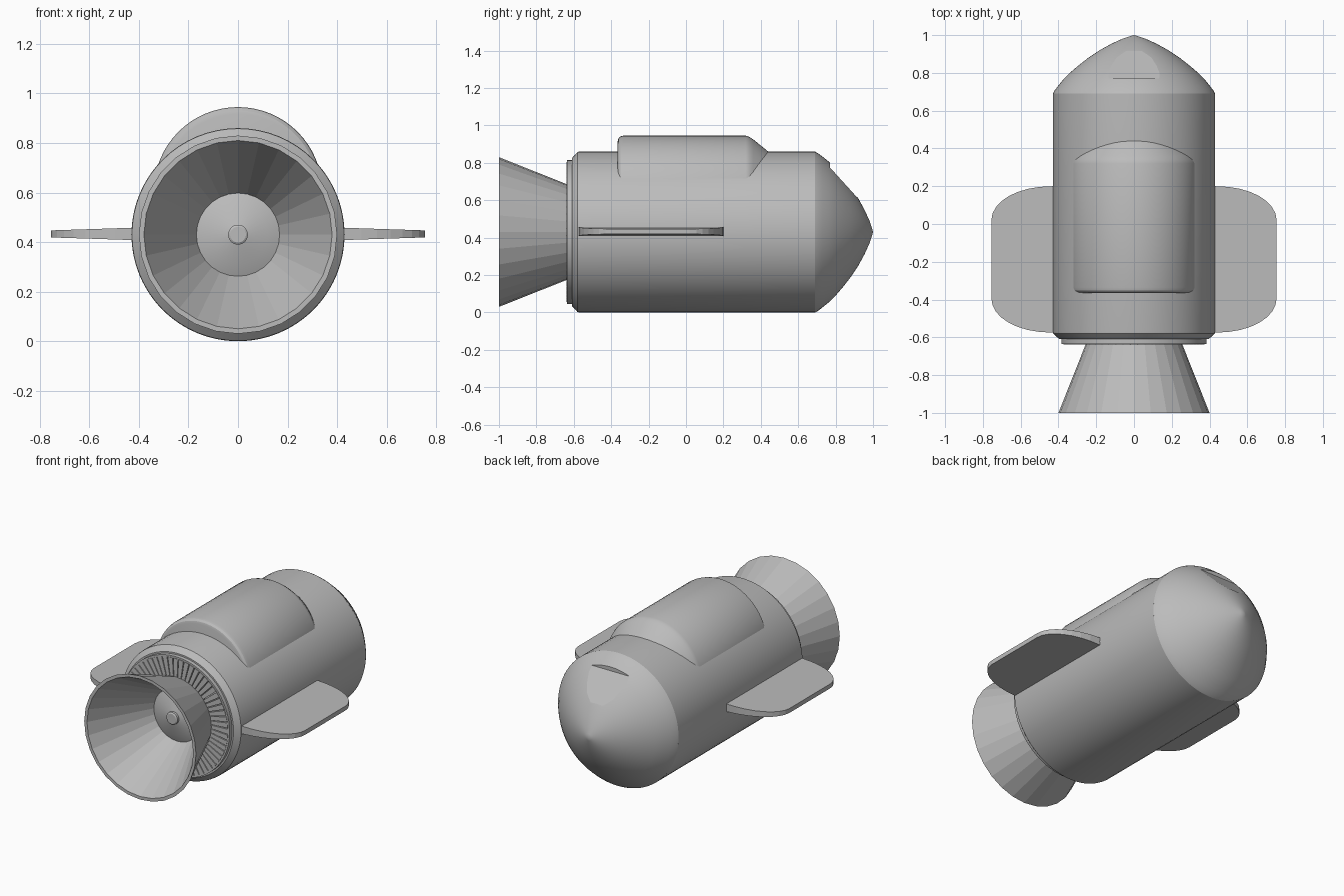
import bpy, bmesh, math
from mathutils import Vector

AXIS_Z = 0.43

cube = bpy.data.objects.get("Cube")
if cube:
    bpy.data.objects.remove(cube, do_unlink=True)

grey = bpy.data.materials.new("hull_grey")
grey.use_nodes = True
COLOUR = (0.5, 0.5, 0.5, 1)
grey.diffuse_color = COLOUR
grey.node_tree.nodes["Principled BSDF"].inputs["Base Color"].default_value = COLOUR


def finish(name, bm, smooth=True, angle=25):
    bmesh.ops.recalc_face_normals(bm, faces=bm.faces)
    mesh = bpy.data.meshes.new(name)
    bm.to_mesh(mesh)
    bm.free()
    mesh.materials.append(grey)
    obj = bpy.data.objects.new(name, mesh)
    bpy.context.collection.objects.link(obj)
    if smooth:
        bpy.ops.object.select_all(action="DESELECT")
        obj.select_set(True)
        bpy.context.view_layer.objects.active = obj
        bpy.ops.object.shade_smooth_by_angle(angle=math.radians(angle))
    return obj


def lathe(name, profile, centre_z=AXIS_Z, steps=64, smooth=True, closed=False):
    """Spin (y, radius) points around a line parallel to y."""
    bm = bmesh.new()
    verts = [bm.verts.new((0, y, centre_z + r)) for y, r in profile]
    pairs = list(zip(verts, verts[1:]))
    if closed:
        pairs.append((verts[-1], verts[0]))
    edges = [bm.edges.new(p) for p in pairs]
    bmesh.ops.spin(bm, geom=verts + edges, cent=(0, 0, centre_z), axis=(0, 1, 0),
                   angle=math.tau, steps=steps, use_duplicate=False)
    bmesh.ops.remove_doubles(bm, verts=bm.verts, dist=0.0005)
    return finish(name, bm, smooth)


def prism(name, outline, low, high):
    """Join two rings made from the same outline by two placing functions."""
    bm = bmesh.new()
    a = [bm.verts.new(low(*p)) for p in outline]
    b = [bm.verts.new(high(*p)) for p in outline]
    bm.faces.new(a)
    bm.faces.new(b)
    for i in range(len(outline)):
        j = (i + 1) % len(outline)
        bm.faces.new((a[i], a[j], b[j], b[i]))
    return finish(name, bm, smooth=False)


# Hull with chamfered tail
lathe("hull", [(-0.61, 0), (-0.61, 0.395), (-0.58, 0.428), (-0.57, 0.43),
               (0.69, 0.43), (0.69, 0)])

# Nose cone, with a shallow flat window cut into its upper side
nose = lathe("nose_cone", [(0.69, 0), (0.69, 0.43), (0.705, 0.422), (0.73, 0.403),
                           (0.765, 0.375), (0.80, 0.34), (0.84, 0.293), (0.88, 0.242),
                           (0.92, 0.182), (0.955, 0.118), (0.98, 0.063),
                           (0.994, 0.022), (1.0, 0)], steps=96)
cutter = prism("window_cutter",
               [(0.77, 0.345), (0.915, 0.185), (1.0, 0.5), (0.77, 0.5)],
               lambda y, z: (-0.3, y, AXIS_Z + z), lambda y, z: (0.3, y, AXIS_Z + z))
cutter.hide_render = True
cutter.hide_set(True)
cut = nose.modifiers.new("window_cut", "BOOLEAN")
cut.operation = "DIFFERENCE"
cut.solver = "EXACT"
cut.object = cutter

# Raised dorsal pod, sunk into the hull
lathe("dorsal_pod", [(-0.365, 0), (-0.365, 0.312), (-0.361, 0.326), (-0.351, 0.336),
                     (-0.335, 0.34), (0.32, 0.34), (0.34, 0.333), (0.36, 0.32),
                     (0.44, 0.255), (0.5, 0.2), (0.5, 0)], centre_z=0.605)

# Tail ring and the radial blades inside it
lathe("tail_ring", [(-0.60, 0.385), (-0.635, 0.385), (-0.635, 0.372), (-0.60, 0.372)],
      closed=True)
bm = bmesh.new()
BLADES = 60
for i in range(BLADES):
    mid, half = math.tau * i / BLADES, math.tau / BLADES * 0.42
    rings = []
    for y in (-0.638, -0.60):
        rings.append([bm.verts.new((r * math.sin(t), y, AXIS_Z + r * math.cos(t)))
                      for r, t in ((0.2, mid - half), (0.374, mid - half),
                                   (0.374, mid + half), (0.2, mid + half))])
    outer, inner = rings
    bm.faces.new(outer)
    for k in range(4):
        n = (k + 1) % 4
        bm.faces.new((outer[k], inner[k], inner[n], outer[n]))
finish("tail_blades", bm, smooth=False)

# Engine bell: faceted outer and inner walls, throat and injector
lathe("engine_bell", [(-0.61, 0.245), (-1.0, 0.40), (-1.0, 0.38), (-0.62, 0.168),
                      (-0.615, 0.165)], steps=28, smooth=False)
lathe("engine_throat", [(-0.62, 0.168), (-0.64, 0.12), (-0.66, 0.04),
                        (-0.675, 0.04), (-0.68, 0.032), (-0.68, 0)], steps=28)

# Side fins with curved leading and trailing edges, thinner at the tip
tip = []
for i in range(9):
    t = math.radians(90 * i / 8)
    tip.append((0.43 + 0.325 * math.sin(t) ** 0.95, 0.02 + 0.18 * math.cos(t)))
front = [(0.36, 0.205)] + tip
back = [(x, -0.375 - y) for x, y in reversed(front)]
outline = front + back


def thickness(x):
    return 0.027 - 0.013 * (x - 0.36) / 0.4


for side, label in ((1, "left"), (-1, "right")):
    prism(label + "_fin", outline,
          lambda x, y: (side * x, y, 0.433 - thickness(x)),
          lambda x, y: (side * x, y, 0.433 + thickness(x)))
